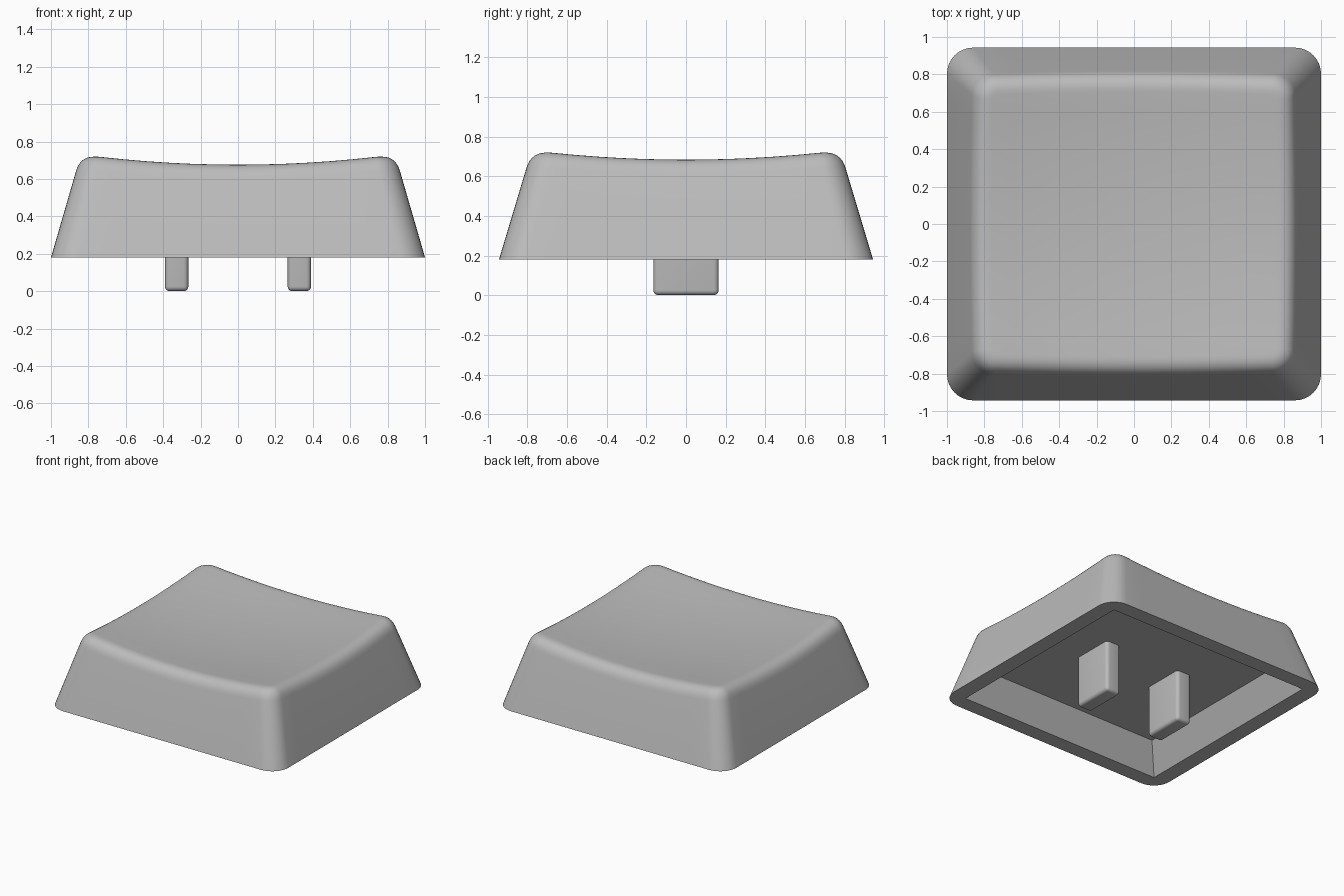
import bpy, bmesh, math

if "Cube" in bpy.data.objects:
    bpy.data.objects.remove(bpy.data.objects["Cube"])

BASE_Z, CEILING_Z = 0.18, 0.40
EDGE, ARC = 12, 8          # segments per straight side and per corner

grey = bpy.data.materials.new("plain grey")
grey.diffuse_color = (0.5, 0.5, 0.5, 1)
grey.use_nodes = True
grey.node_tree.nodes["Principled BSDF"].inputs["Base Color"].default_value = grey.diffuse_color


def outline(hx, hy, r):
    """Rounded rectangle, always with the same point count."""
    pts = []
    for q, (sx, sy) in enumerate([(1, 1), (-1, 1), (-1, -1), (1, -1)]):
        cx, cy = sx * (hx - r), sy * (hy - r)
        for i in range(ARC + 1):
            a = math.pi / 2 * (q + i / ARC)
            pts.append((cx + r * math.cos(a), cy + r * math.sin(a)))
        # straight side towards the next corner
        x0, y0 = pts[-1]
        x1, y1 = (-x0, y0) if q % 2 == 0 else (x0, -y0)
        for i in range(1, EDGE):
            t = i / EDGE
            pts.append((x0 + (x1 - x0) * t, y0 + (y1 - y0) * t))
    return pts


def wall(z, inset=0.0):
    """Outer wall outline at a height, optionally moved inwards."""
    h = z - BASE_Z
    return outline(1 - 0.29 * h - inset, 0.943 - 0.30 * h - inset,
                   0.14 - 0.05 * h - inset)


def dish(x, y):
    return 0.635 + 0.08 * (x * x + y * y)


def finish(name, bm):
    bmesh.ops.recalc_face_normals(bm, faces=bm.faces)
    me = bpy.data.meshes.new(name)
    bm.to_mesh(me)
    bm.free()
    me.materials.append(grey)
    ob = bpy.data.objects.new(name, me)
    bpy.context.collection.objects.link(ob)
    bpy.ops.object.select_all(action='DESELECT')
    ob.select_set(True)
    bpy.context.view_layer.objects.active = ob
    bpy.ops.object.shade_smooth_by_angle(angle=math.radians(35))


# Rim of the dish: where each wall line meets the scooped top
FILLET = 0.085
low, mid, tip = [], [], []
for i in range(len(wall(BASE_Z))):
    z = 0.7
    for _ in range(6):
        z = dish(*wall(z)[i])
    tip.append((*wall(z)[i], z))
    low.append((*wall(z - FILLET)[i], z - FILLET))
    x, y = wall(z, FILLET)[i]
    mid.append((x, y, dish(x, y)))

# Rings from the cavity ceiling, down and round the base, up to the dish
rings = [[(x, y, CEILING_Z) for x, y in outline(0.77, 0.718, 0)],
         [(x, y, BASE_Z) for x, y in outline(0.877, 0.823, 0)],
         [(x, y, BASE_Z) for x, y in wall(BASE_Z)]]
for s in range(9):
    t = s / 8
    rings.append([tuple((1 - t) ** 2 * a + 2 * t * (1 - t) * b + t * t * c
                        for a, b, c in zip(*p)) for p in zip(low, tip, mid)])
for k in (0.85, 0.7, 0.55, 0.4, 0.25, 0.1):
    rings.append([(x * k, y * k, dish(x * k, y * k)) for x, y, _ in mid])

bm = bmesh.new()
loops = [[bm.verts.new(p) for p in ring] for ring in rings]
n = len(loops[0])
for a, b in zip(loops, loops[1:]):
    for i in range(n):
        j = (i + 1) % n
        bm.faces.new((a[i], a[j], b[j], b[i]))
bm.faces.new(loops[0])
bm.faces.new(loops[-1])
bmesh.ops.remove_doubles(bm, verts=bm.verts, dist=1e-5)
finish("key_cap", bm)

# Two rounded prongs hanging from the cavity ceiling
for side, name in ((-1, "left_prong"), (1, "right_prong")):
    bm = bmesh.new()
    bmesh.ops.create_cube(bm, size=1)
    for v in bm.verts:
        v.co = (side * 0.328 + v.co.x * 0.125, v.co.y * 0.33,
                CEILING_Z * (v.co.z + 0.5))
    edges = [e for e in bm.edges
             if min(v.co.z for v in e.verts) < CEILING_Z / 2]
    bmesh.ops.bevel(bm, geom=edges, offset=0.025, segments=5,
                    profile=0.5, affect='EDGES')
    finish(name, bm)
